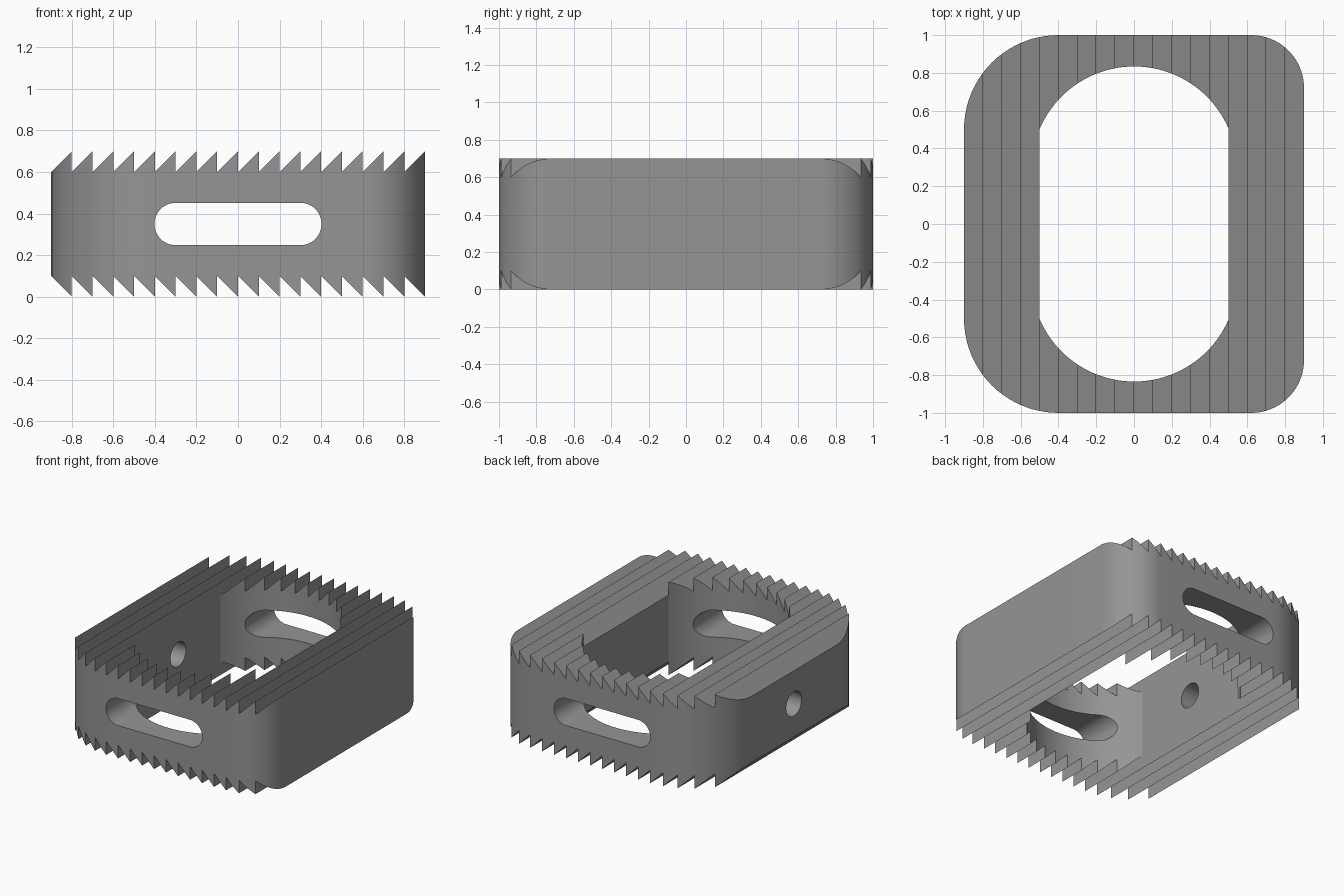
import bpy, bmesh, math
from mathutils import Vector

if "Cube" in bpy.data.objects:
    bpy.data.objects.remove(bpy.data.objects["Cube"])

HEIGHT, PITCH = 0.7, 0.1


def prism(name, points, place, a, b):
    """Extrude a closed 2D profile between depths a and b."""
    bm = bmesh.new()
    lo = [bm.verts.new(place(u, v, a)) for u, v in points]
    hi = [bm.verts.new(place(u, v, b)) for u, v in points]
    bm.faces.new(lo)
    bm.faces.new(hi[::-1])
    n = len(points)
    for i in range(n):
        j = (i + 1) % n
        bm.faces.new((lo[i], hi[i], hi[j], lo[j]))
    bmesh.ops.recalc_face_normals(bm, faces=bm.faces)
    mesh = bpy.data.meshes.new(name)
    bm.to_mesh(mesh)
    bm.free()
    obj = bpy.data.objects.new(name, mesh)
    bpy.context.collection.objects.link(obj)
    return obj


def arc(cx, cy, r, start, end, steps=20):
    angles = [math.radians(start + (end - start) * i / steps) for i in range(steps + 1)]
    return [(cx + r * math.cos(t), cy + r * math.sin(t)) for t in angles]


def along_x(u, v, d): return Vector((d, u, v))
def along_y(u, v, d): return Vector((u, d, v))
def along_z(u, v, d): return Vector((u, v, d))


def combine(body, tool, operation):
    mod = body.modifiers.new("cut", 'BOOLEAN')
    mod.operation, mod.object, mod.solver = operation, tool, 'EXACT'
    bpy.context.view_layer.objects.active = body
    bpy.ops.object.modifier_apply(modifier=mod.name)
    bpy.data.objects.remove(tool, do_unlink=True)


# Sawtooth slab: ramps and vertical drops, mirrored top and bottom
top = [(-1.0, HEIGHT - PITCH)]
for i in range(18):
    x = -0.9 + i * PITCH
    top += [(x, HEIGHT - PITCH), (x + PITCH, HEIGHT)]
top.append((1.0, HEIGHT))
bottom = [(x, HEIGHT - z) for x, z in reversed(top)]
cage = prism("toothed_cage", top + bottom, along_y, -1.1, 1.1)

# Outer outline: broad corners on the left, tighter corners on the right
R, r = 0.5, 0.28
outline = (arc(0.9 - r, 1 - r, r, 0, 90) + arc(-0.9 + R, 1 - R, R, 90, 180)
           + arc(-0.9 + R, -1 + R, R, 180, 270) + arc(0.9 - r, -1 + r, r, 270, 360))
combine(cage, prism("outline", outline, along_z, -0.2, 0.9), 'INTERSECT')

# Central opening: straight sides and arched ends
cy, cr = 0.29, 0.544
t = math.degrees(math.acos(0.5 / cr))
opening = arc(0.001, cy, cr, t, 180 - t, 40) + arc(0.001, -cy, cr, 180 + t, 360 - t, 40)
combine(cage, prism("opening", opening, along_z, -0.2, 0.9), 'DIFFERENCE')

# Slot through the front and back walls
slot = arc(0.3, 0.35, 0.102, -90, 90) + arc(-0.3, 0.35, 0.102, 90, 270)
combine(cage, prism("slot", slot, along_y, -1.2, 1.2), 'DIFFERENCE')

# Round hole through the left wall only
hole = arc(0, 0.35, 0.092, 0, 360, 48)[:-1]
combine(cage, prism("hole", hole, along_x, -1.1, -0.2), 'DIFFERENCE')

# Grey finish
grey = bpy.data.materials.new("grey")
grey.diffuse_color = (0.3, 0.3, 0.3, 1)
grey.use_nodes = True
grey.node_tree.nodes["Principled BSDF"].inputs["Base Color"].default_value = grey.diffuse_color
cage.data.materials.clear()
cage.data.materials.append(grey)
for p in cage.data.polygons:
    p.material_index = 0

# Smooth curves, sharp edges
bpy.ops.object.select_all(action='DESELECT')
cage.select_set(True)
bpy.context.view_layer.objects.active = cage
bpy.ops.object.shade_smooth_by_angle(angle=math.radians(20))
